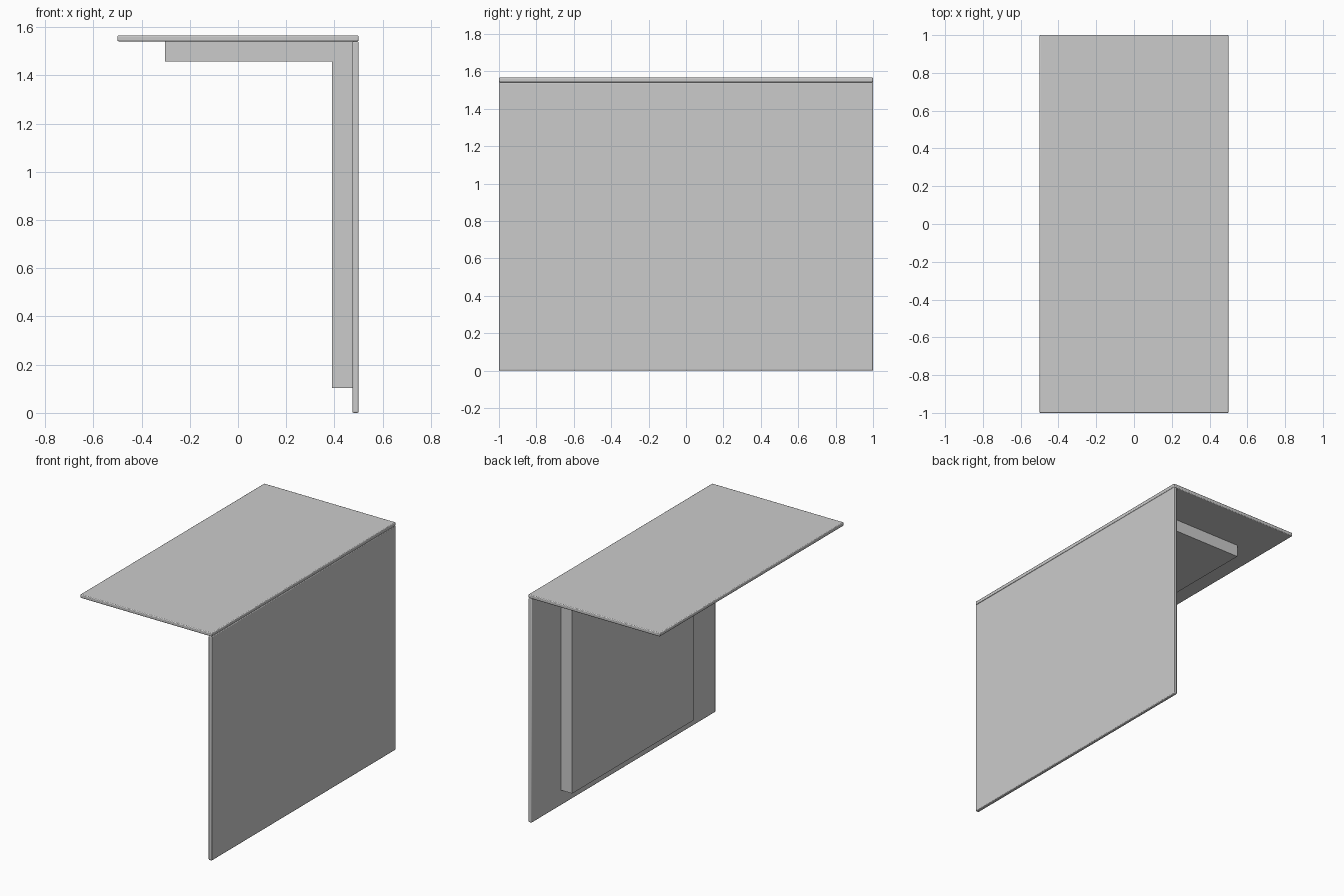
import bpy
import bmesh

if "Cube" in bpy.data.objects:
    bpy.data.objects.remove(bpy.data.objects["Cube"])


def finish(name, bm, bevel=0.0):
    bmesh.ops.recalc_face_normals(bm, faces=bm.faces)
    mesh = bpy.data.meshes.new(name)
    bm.to_mesh(mesh)
    bm.free()
    obj = bpy.data.objects.new(name, mesh)
    bpy.context.collection.objects.link(obj)
    if bevel:
        mod = obj.modifiers.new("edge_rounding", 'BEVEL')
        mod.width = bevel
        mod.segments = 2
    return obj


def extrude_profile(name, profile, y0, y1, bevel=0.0):
    """Sweep a closed x/z outline along y."""
    bm = bmesh.new()
    face = bm.faces.new([bm.verts.new((x, y0, z)) for x, z in profile])
    swept = bmesh.ops.extrude_face_region(bm, geom=[face])["geom"]
    verts = [g for g in swept if isinstance(g, bmesh.types.BMVert)]
    bmesh.ops.translate(bm, verts=verts, vec=(0, y1 - y0, 0))
    return finish(name, bm, bevel)


def rect(x0, x1, z0, z1):
    return [(x0, z0), (x1, z0), (x1, z1), (x0, z1)]


# Thin outer boards with softened edges
extrude_profile("top_board", rect(-0.5, 0.5, 1.541, 1.566), -1, 1, 0.005)
extrude_profile("side_board", rect(0.475, 0.5, 0.0, 1.541), -1, 1, 0.005)

# L-shaped inner support running under the top and down the side
bracket = [(-0.302, 1.541), (-0.302, 1.458), (0.39, 1.458),
           (0.39, 0.103), (0.475, 0.103), (0.475, 1.541)]
extrude_profile("inner_bracket", bracket, -0.64, 0.68)

# Smooth rounded edges while keeping the flat faces crisp
bpy.ops.object.select_all(action='DESELECT')
for name in ("top_board", "side_board"):
    obj = bpy.data.objects[name]
    obj.select_set(True)
    bpy.context.view_layer.objects.active = obj
bpy.ops.object.shade_smooth_by_angle()
